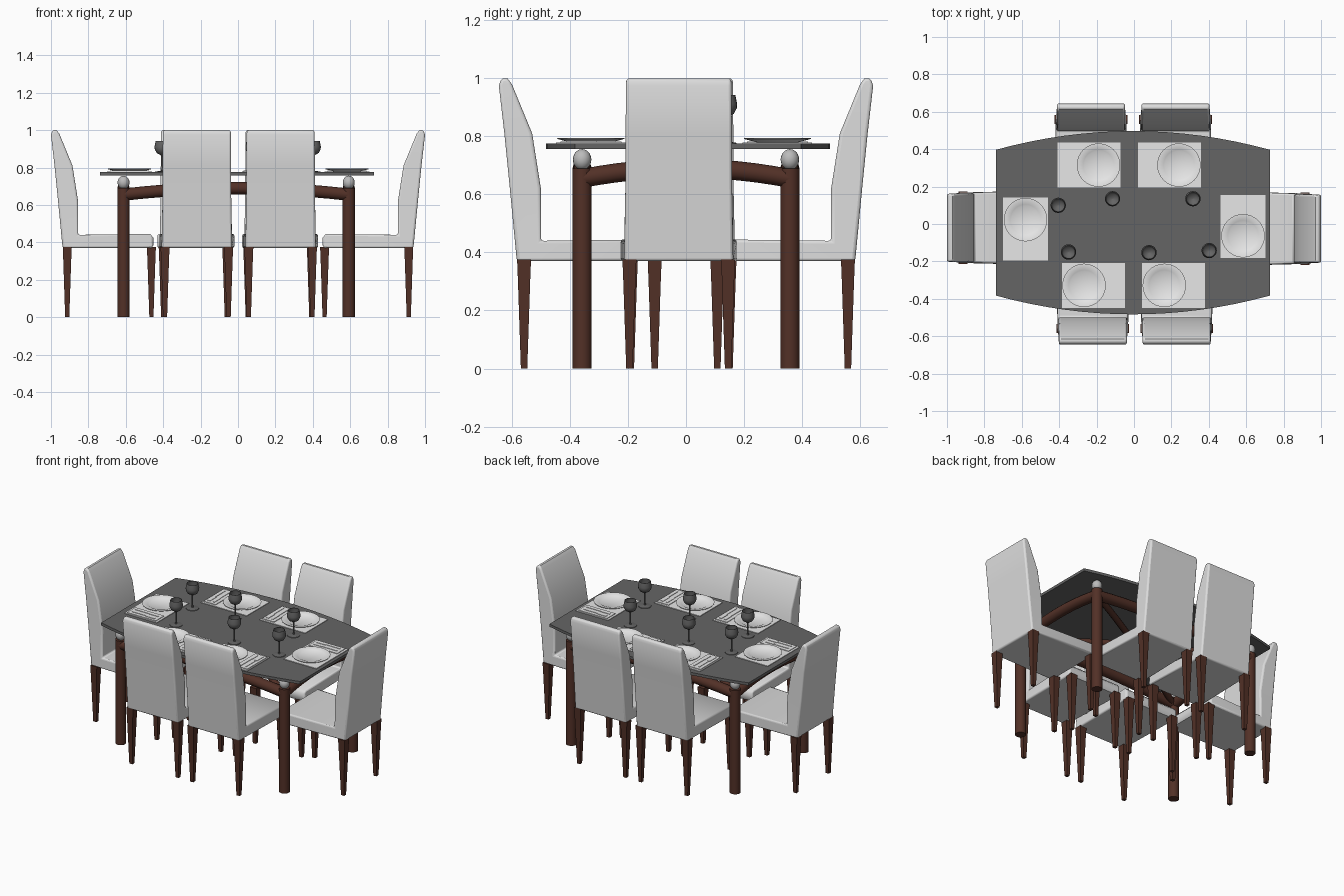
import bpy, bmesh, math
from mathutils import Matrix, Vector

if "Cube" in bpy.data.objects:
    bpy.data.objects.remove(bpy.data.objects["Cube"])


def material(name, r, g, b):
    m = bpy.data.materials.new(name)
    m.diffuse_color = (r, g, b, 1)
    m.use_nodes = True
    m.node_tree.nodes["Principled BSDF"].inputs["Base Color"].default_value = m.diffuse_color
    return m


WOOD = material("dark wood", 0.085, 0.03, 0.02)
FABRIC = material("pale upholstery", 0.72, 0.72, 0.72)
GLASS = material("smoked glass", 0.13, 0.13, 0.13)
METAL = material("brushed metal", 0.5, 0.5, 0.5)
CHINA = material("white china and linen", 0.8, 0.8, 0.8)


def loft(name, rings, mat, xf=Matrix(), smooth=40, bevel=0):
    """Skin a list of equal-length closed rings, with capped ends."""
    bm = bmesh.new()
    vs = [[bm.verts.new(xf @ Vector(p)) for p in ring] for ring in rings]
    n = len(vs[0])
    for a, b in zip(vs, vs[1:]):
        for i in range(n):
            j = (i + 1) % n
            bm.faces.new((a[i], a[j], b[j], b[i]))
    bm.faces.new(vs[0])
    bm.faces.new(vs[-1])
    bmesh.ops.recalc_face_normals(bm, faces=bm.faces)
    me = bpy.data.meshes.new(name)
    bm.to_mesh(me)
    bm.free()
    me.materials.append(mat)
    ob = bpy.data.objects.new(name, me)
    bpy.context.collection.objects.link(ob)
    bpy.ops.object.select_all(action='DESELECT')
    ob.select_set(True)
    bpy.context.view_layer.objects.active = ob
    if smooth:
        bpy.ops.object.shade_smooth_by_angle(angle=math.radians(smooth))
    if bevel:
        mod = ob.modifiers.new("soft edges", 'BEVEL')
        mod.width, mod.segments = bevel, 3
        mod.limit_method, mod.angle_limit = 'ANGLE', math.radians(60)
    return ob


def lathe(name, profile, mat, xf, n=24):
    circle = [(math.cos(2 * math.pi * i / n), math.sin(2 * math.pi * i / n)) for i in range(n)]
    return loft(name, [[(r * c, r * s, z) for c, s in circle] for r, z in profile], mat, xf)


def slab(name, x0, x1, y0, y1, z0, z1, mat, xf):
    return loft(name, [[(x0, y0, z), (x1, y0, z), (x1, y1, z), (x0, y1, z)] for z in (z0, z1)],
                mat, xf, smooth=0)


def place(x, y, deg=0):
    return Matrix.Translation((x, y, 0)) @ Matrix.Rotation(math.radians(deg), 4, 'Z')


# --- table top with bowed long sides
W, N = 0.732, 16
xs = [-W + 2 * W * i / N for i in range(N + 1)]
def bow(x):
    return 0.39 + 0.1 * (1 - (x / W) ** 2)
outline = [(x, -bow(x)) for x in xs] + [(x, bow(x)) for x in reversed(xs)]
loft("table_top", [[(x, y, z) for x, y in outline] for z in (0.757, 0.775)], GLASS, place(-0.006, 0.007))

# --- table legs with metal ball supports
LX, LY, CX = 0.602, 0.358, -0.01
corners = [(CX + sx * LX, sy * LY) for sx, sy in ((-1, -1), (1, -1), (1, 1), (-1, 1))]
for x, y in corners:
    lathe("table_leg", [(0.033, 0), (0.033, 0.69)], WOOD, place(x, y), 16)
    ball = [(max(0.0005, 0.032 * math.sin(math.pi * k / 10)), 0.72 - 0.036 * math.cos(math.pi * k / 10))
            for k in range(11)]
    lathe("ball_support", ball, METAL, place(x, y), 16)


# --- arched beams around the frame and diagonal cross beams
def beam(name, p, q, r, z=0.655, rise=0.035):
    p, q = Vector((*p, 0)), Vector((*q, 0))
    side = (q - p).normalized().cross(Vector((0, 0, 1)))
    rings = []
    for k in range(13):
        t = k / 12
        c = p.lerp(q, t) + Vector((0, 0, z + rise * (1 - (2 * t - 1) ** 2)))
        rings.append([c + side * r * math.cos(a) + Vector((0, 0, r * math.sin(a)))
                      for a in (2 * math.pi * i / 12 for i in range(12))])
    loft(name, rings, WOOD)


for i in range(4):
    beam("frame_beam", corners[i], corners[(i + 1) % 4], 0.033)
for i in range(2):
    beam("cross_beam", corners[i], corners[i + 2], 0.02)

# --- chairs: outer point, inner point, half width along seat then up the back
shell = [((0.097, 0.385), (0.097, 0.425), 0.195),
         ((0.107, 0.37), (0.115, 0.445), 0.2),
         ((0.583, 0.37), (0.50, 0.44), 0.188),
         ((0.607, 0.62), (0.50, 0.62), 0.184),
         ((0.626, 0.81), (0.53, 0.81), 0.183),
         ((0.645, 0.975), (0.60, 0.98), 0.182),
         ((0.636, 1.0), (0.615, 1.0), 0.18)]


def chair(xf):
    rings = [[(-w, *o), (w, *o), (w, *i), (-w, *i)] for o, i, w in shell]
    loft("chair_seat_and_back", rings, FABRIC, xf, 50, 0.01)
    for x in (-0.17, 0.17):
        for y in (0.108, 0.558):
            leg = [[(x + sx * h, y + sy * h, z) for sx, sy in ((-1, -1), (1, -1), (1, 1), (-1, 1))]
                   for h, z in ((0.011, 0), (0.021, 0.3), (0.024, 0.375))]
            loft("chair_leg", leg, WOOD, xf, 0)


for x, y, deg in ((-0.23, 0, 0), (0.222, 0, 0), (-0.22, 0, 180), (0.228, 0, 180),
                  (0.355, -0.025, -90), (-0.355, -0.02, 90)):
    chair(place(x, y, deg))


# --- place settings: mat, plate, napkin and cutlery
def setting(xf):
    slab("place_mat", -0.168, 0.168, -0.12, 0.12, 0.775, 0.779, CHINA, xf)
    plate = [(0.0005, 0.779), (0.07, 0.779), (0.115, 0.791), (0.116, 0.794), (0.112, 0.794),
             (0.082, 0.788), (0.074, 0.783), (0.0005, 0.783)]
    lathe("plate", plate, CHINA, xf @ place(0.05, 0), 32)
    slab("napkin", -0.16, -0.072, -0.105, 0.105, 0.779, 0.783, CHINA, xf)
    for x, tip in ((-0.135, 0.009), (-0.1, 0.006)):
        slab("cutlery_handle", x - 0.003, x + 0.003, -0.02, 0.085, 0.783, 0.786, CHINA, xf)
        slab("cutlery_head", x - tip, x + tip, -0.085, -0.02, 0.783, 0.786, CHINA, xf)


for x, y, deg in ((-0.24, 0.315, 0), (0.19, 0.315, 0), (-0.217, -0.328, 180), (0.212, -0.328, 180),
                  (0.583, -0.013, -90), (-0.58, -0.027, 90)):
    setting(place(x, y, deg))

# --- wine glasses
goblet = [(0.039, 0.775), (0.038, 0.778), (0.006, 0.783), (0.0045, 0.80), (0.0045, 0.86),
          (0.012, 0.868), (0.03, 0.878), (0.04, 0.897), (0.041, 0.912), (0.035, 0.942),
          (0.033, 0.942), (0.038, 0.912), (0.036, 0.897), (0.026, 0.881), (0.0005, 0.872)]
for x, y in ((-0.405, 0.1), (-0.115, 0.135), (0.315, 0.135), (-0.35, -0.15), (0.08, -0.153), (0.402, -0.142)):
    lathe("wine_glass", goblet, GLASS, place(x, y), 20)
